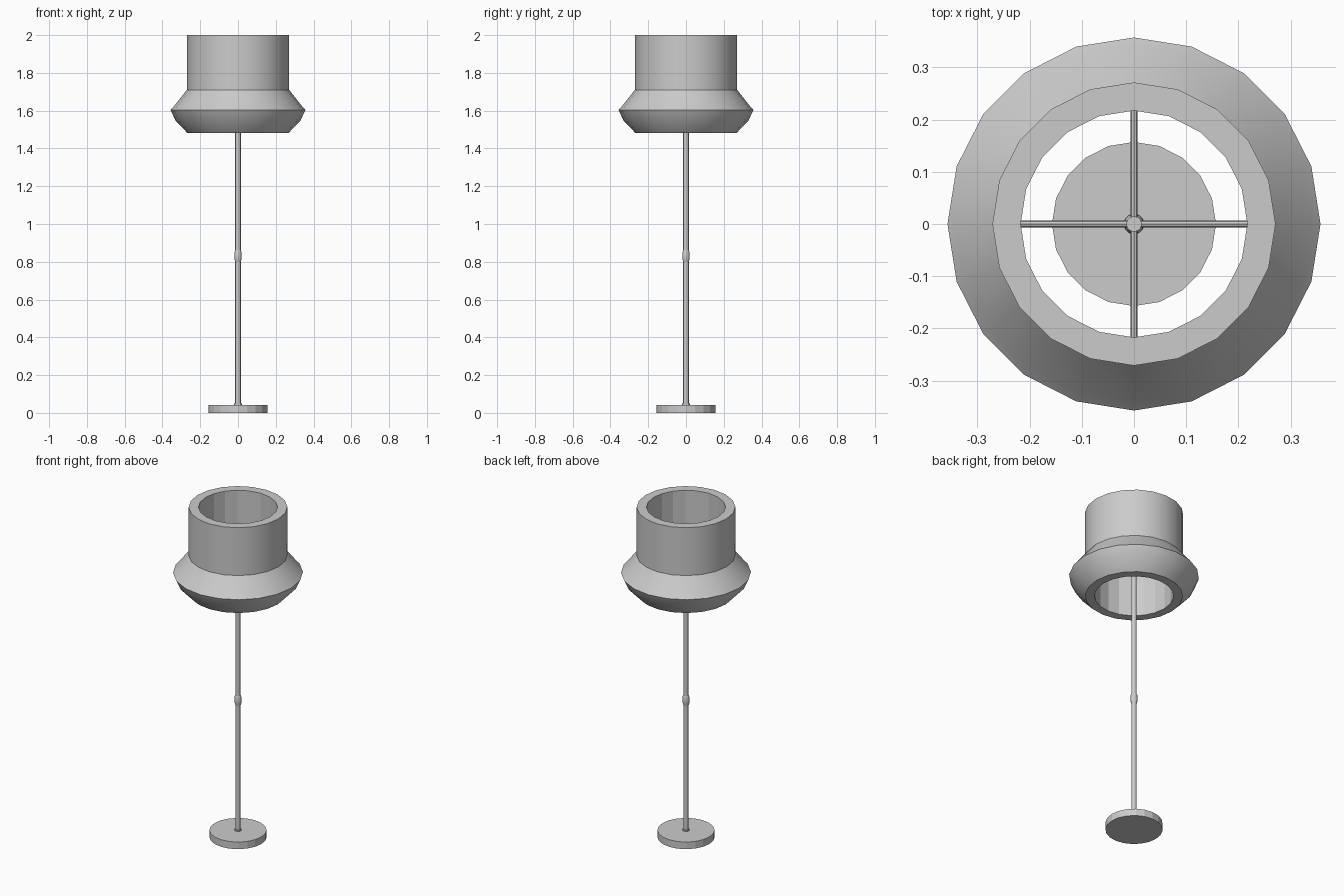
import bpy, bmesh, math

if "Cube" in bpy.data.objects:
    bpy.data.objects.remove(bpy.data.objects["Cube"])


def lathe(name, profile, sides, closed=False, flat_segments=()):
    """Revolve (radius, z) points around z; open profiles get end caps."""
    bm = bmesh.new()
    rings = []
    for r, z in profile:
        rings.append([bm.verts.new((r * math.cos(math.tau * i / sides),
                                    r * math.sin(math.tau * i / sides), z))
                      for i in range(sides)])
    n = len(rings)
    for k in range(n if closed else n - 1):
        a, b = rings[k], rings[(k + 1) % n]
        for i in range(sides):
            j = (i + 1) % sides
            face = bm.faces.new((a[i], a[j], b[j], b[i]))
            face.smooth = k not in flat_segments
    if not closed:
        bm.faces.new(rings[0][::-1])
        bm.faces.new(rings[-1])
    bmesh.ops.recalc_face_normals(bm, faces=bm.faces[:])
    for e in bm.edges:
        e.smooth = e.calc_face_angle(0) < math.radians(30)
    mesh = bpy.data.meshes.new(name)
    bm.to_mesh(mesh)
    bm.free()
    obj = bpy.data.objects.new(name, mesh)
    bpy.context.collection.objects.link(obj)
    return obj


# Round foot
lathe("base", [(0.157, 0), (0.157, 0.043)], 20, flat_segments=(0,))
lathe("base_collar", [(0.02, 0.04), (0.02, 0.049)], 12)

# Pole and its middle joint
lathe("pole", [(0.0148, 0.03), (0.0148, 1.75)], 12)
lathe("pole_joint", [(0.0148, 0.80), (0.019, 0.815),
                     (0.019, 0.85), (0.0148, 0.862)], 12)

# Thick shade: straight drum above a flared bowl, open through the middle
shade_profile = [(0.217, 2.0), (0.271, 2.0), (0.271, 1.71), (0.341, 1.621),
                 (0.357, 1.604), (0.331, 1.548), (0.268, 1.482), (0.217, 1.482)]
lathe("lamp_shade", shade_profile, 20, closed=True, flat_segments=(7,))

# Four spokes holding the shade to the pole
for i in range(4):
    a = i * math.pi / 2
    spoke = lathe("shade_spoke_%d" % (i + 1), [(0.0065, 0.0), (0.0065, 0.218)], 8)
    spoke.rotation_euler = (0, math.pi / 2, a)
    spoke.location = (0, 0, 1.73)
